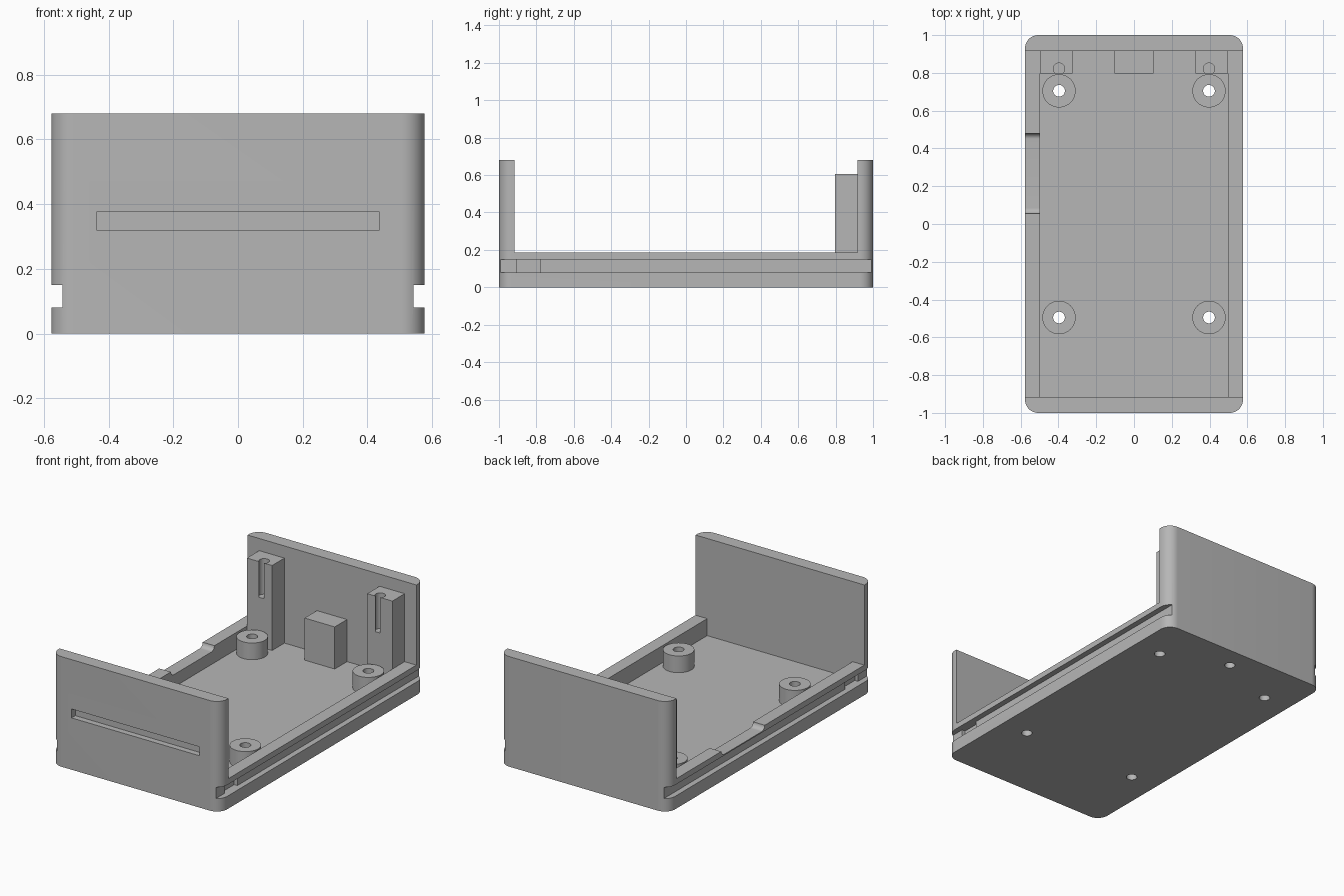
import bpy, bmesh
from mathutils import Vector, Matrix

cube = bpy.data.objects.get("Cube")
if cube:
    bpy.data.objects.remove(cube, do_unlink=True)

grey = bpy.data.materials.new("plain grey")
grey.use_nodes = True
COLOUR = (0.47, 0.47, 0.47, 1)
grey.diffuse_color = COLOUR
grey.node_tree.nodes["Principled BSDF"].inputs["Base Color"].default_value = COLOUR


def add_object(name, bm):
    bmesh.ops.recalc_face_normals(bm, faces=bm.faces)
    mesh = bpy.data.meshes.new(name)
    bm.to_mesh(mesh)
    bm.free()
    mesh.materials.append(grey)
    obj = bpy.data.objects.new(name, mesh)
    bpy.context.collection.objects.link(obj)
    return obj


def box(name, x, y, z, axis=None, radius=0.0, segments=12):
    """Box from three (low, high) ranges; edges along axis may be rounded."""
    bm = bmesh.new()
    bmesh.ops.create_cube(bm, size=1)
    spans = (x, y, z)
    for v in bm.verts:
        v.co = Vector([s[0] if c < 0 else s[1] for c, s in zip(v.co, spans)])
    if axis is not None:
        edges = [e for e in bm.edges
                 if abs((e.verts[0].co - e.verts[1].co).normalized()[axis]) > 0.9]
        bmesh.ops.bevel(bm, geom=edges, offset=radius, segments=segments,
                        profile=0.5, affect='EDGES')
    return add_object(name, bm)


def cylinder(name, x, y, z, radius):
    bm = bmesh.new()
    bmesh.ops.create_cone(bm, cap_ends=True, segments=40, radius1=radius,
                          radius2=radius, depth=z[1] - z[0],
                          matrix=Matrix.Translation((x, y, sum(z) / 2)))
    return add_object(name, bm)


def combine(target, tool, operation):
    tool.hide_render = True
    mod = target.modifiers.new("join", 'BOOLEAN')
    mod.operation = operation
    mod.solver = 'EXACT'
    mod.object = tool
    bpy.context.view_layer.objects.active = target
    bpy.ops.object.modifier_apply(modifier=mod.name)
    bpy.data.objects.remove(tool, do_unlink=True)


W, WALL_X, WALL_Y = 0.577, 0.497, 0.917
FLOOR, RIM, TOP = 0.08, 0.185, 0.68

# Outer shell with rounded upright corners
tray = box("enclosure_tray", (-W, W), (-1, 1), (0, TOP), axis=2, radius=0.07)


def cut(tool):
    combine(tray, tool, 'DIFFERENCE')


def join(tool):
    combine(tray, tool, 'UNION')


# Low sides between tall end walls, and the inner cavity
cut(box("side_opening", (-1, 1), (-WALL_Y, WALL_Y), (RIM, 1)))
cut(box("cavity", (-WALL_X, WALL_X), (-WALL_Y, WALL_Y), (FLOOR, 1)))

# Sliding grooves with a latch recess near the front
for side in (-1, 1):
    def span(inner):
        return tuple(sorted((side * inner, side * 0.7)))
    cut(box("groove", span(0.542), (-1.1, 1.1), (FLOOR, 0.15)))
    cut(box("latch_recess", span(0.52), (-0.905, -0.78), (FLOOR, 0.15)))

# Blind slot in the front wall, shallow dip in one side rim
cut(box("front_slot", (-0.437, 0.437), (-1.1, -0.963), (0.32, 0.375)))
cut(box("rim_dip", (-0.7, -0.45), (0.055, 0.48), (0.157, 0.4), axis=0, radius=0.03))

# Corner posts with screw holes breaking through the front
for side in (-1, 1):
    x = tuple(sorted((side * 0.325, side * WALL_X)))
    join(box("corner_post", x, (0.797, 0.94), (0.05, 0.605)))
    cut(cylinder("post_hole", side * 0.397, 0.822, (0.385, 0.7), 0.03))

# Middle block with a blind hole from below
join(box("middle_block", (-0.103, 0.103), (0.797, 0.94), (0.05, 0.34)))
cut(cylinder("block_hole", 0, 0.865, (-0.1, 0.25), 0.03))

# Standoffs drilled right through the floor
for x in (-0.397, 0.397):
    for y in (-0.495, 0.705):
        join(cylinder("standoff", x, y, (0.04, 0.183), 0.088))
        cut(cylinder("screw_hole", x, y, (-0.1, 0.4), 0.031))

# Smooth the rounded parts, keep edges crisp
bpy.ops.object.select_all(action='DESELECT')
tray.select_set(True)
bpy.context.view_layer.objects.active = tray
bpy.ops.object.shade_smooth_by_angle(angle=0.6)
